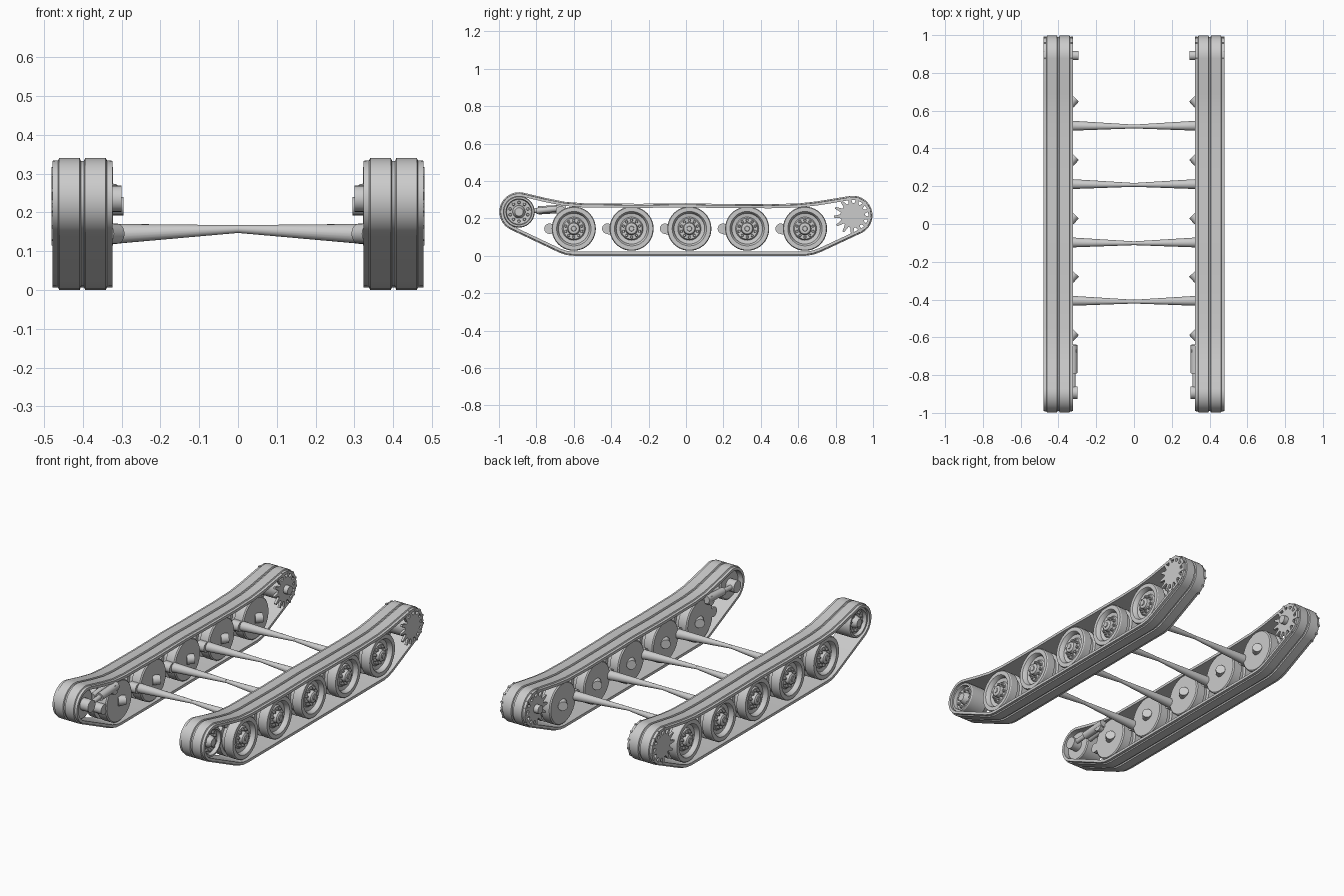
import bpy
import bmesh
from math import sin, cos, pi, radians
from mathutils import Vector

cube = bpy.data.objects.get("Cube")
if cube:
    bpy.data.objects.remove(cube)

# One grey for everything
grey = bpy.data.materials.new("plain grey")
GREY = (0.6, 0.6, 0.6, 1)
grey.use_nodes = True
grey.diffuse_color = GREY
grey.node_tree.nodes["Principled BSDF"].inputs["Base Color"].default_value = GREY

MID = 0.401      # x of the middle of a track
parts = []


def finish(name, bm):
    """Turn a bmesh of the left side into an object mirrored to the right."""
    bmesh.ops.remove_doubles(bm, verts=bm.verts, dist=0.00005)
    bmesh.ops.recalc_face_normals(bm, faces=bm.faces)
    mesh = bpy.data.meshes.new(name)
    bm.to_mesh(mesh)
    bm.free()
    obj = bpy.data.objects.new(name, mesh)
    bpy.context.collection.objects.link(obj)
    mesh.materials.append(grey)
    obj.modifiers.new("both sides", 'MIRROR').use_mirror_merge = False
    parts.append(obj)


def loft(bm, rings, closed=False):
    """Skin a series of closed rings; cap the ends unless the series loops."""
    rows = [[bm.verts.new(p) for p in ring] for ring in rings]
    n = len(rows[0])
    pairs = list(zip(rows, rows[1:])) + ([(rows[-1], rows[0])] if closed else [])
    for a, b in pairs:
        for i in range(n):
            j = (i + 1) % n
            bm.faces.new((a[i], a[j], b[j], b[i]))
    if not closed:
        bm.faces.new(rows[0])
        bm.faces.new(rows[-1])


def lathe(bm, y, z, profile, n=32):
    """Turn (offset, radius) points about an axle along x."""
    loft(bm, [[(MID + u, y + r * cos(2 * pi * i / n), z + r * sin(2 * pi * i / n))
               for i in range(n)] for u, r in profile])


def rod(bm, a, b, ra, rb, n=16):
    """Tapered cylinder between two points."""
    a, b = Vector(a), Vector(b)
    turn = (b - a).to_track_quat('Z', 'Y')
    circle = [turn @ Vector((cos(2 * pi * i / n), sin(2 * pi * i / n), 0)) for i in range(n)]
    loft(bm, [[a + c * ra for c in circle], [b + c * rb for c in circle]])


def bolts(bm, y, z, radius, u, count, size, length):
    for i in range(count):
        t = 2 * pi * (i + 0.5) / count
        py, pz = y + radius * cos(t), z + radius * sin(t)
        rod(bm, (MID + u, py, pz), (MID + u + length, py, pz), size, size * 0.75, 8)


def arc(y, z, r, start, end, n=18):
    angles = [radians(start + (end - start) * i / n) for i in range(n + 1)]
    return [(y + r * cos(t), z + r * sin(t)) for t in angles]


IDLER = (-0.893, 0.235)
SPROCKET = (0.892, 0.216)
AXLES = [-0.60 + 0.309 * i for i in range(5)]
AXLE_Z = 0.145

# Track band: grooved section swept round the wheels
path = (arc(*SPROCKET, 0.105, -63, 98)
        + [(0.7, 0.291), (0.6, 0.28), (0.45, 0.276), (0.15, 0.278), (0, 0.281),
           (-0.25, 0.278), (-0.55, 0.281), (-0.65, 0.289), (-0.75, 0.309)]
        + arc(*IDLER, 0.105, 78, 244)
        + [(-0.68, 0.018), (-0.64, 0.004), (-0.6, 0), (0.64, 0), (0.68, 0.006), (0.72, 0.02)])
half = [(0.004, -0.007), (0.007, 0), (0.06, 0), (0.063, -0.006), (0.077, -0.007), (0.077, -0.022)]
section = half + [(-u, d) for u, d in reversed(half)]
rings = []
for i, p in enumerate(path):
    p = Vector(p)
    before = (p - Vector(path[i - 1])).normalized()
    after = (Vector(path[(i + 1) % len(path)]) - p).normalized()
    along = (before + after).normalized()
    out = Vector((along.y, -along.x))
    rings.append([(MID + u, *(p + out * d)) for u, d in section])
bm = bmesh.new()
loft(bm, rings, closed=True)
finish("track_band", bm)

# Road wheels: paired dished discs with hub, cap and bolts
wheel = [(-0.07, 0), (-0.07, 0.112), (-0.064, 0.118), (-0.014, 0.118), (-0.012, 0.1),
         (0.012, 0.1), (0.014, 0.118), (0.06, 0.118), (0.066, 0.114), (0.066, 0.092),
         (0.062, 0.088), (0.04, 0.082), (0.036, 0.062), (0.046, 0.056), (0.046, 0.034),
         (0.066, 0.03), (0.07, 0.024), (0.07, 0.014), (0.074, 0.012), (0.074, 0)]
bm = bmesh.new()
for y in AXLES:
    lathe(bm, y, AXLE_Z, wheel, 40)
    bolts(bm, y, AXLE_Z, 0.045, 0.044, 10, 0.008, 0.014)
finish("road_wheels", bm)

# Axle stubs and swing arms behind the wheels
bm = bmesh.new()
for y in AXLES:
    rod(bm, (0.34, y, AXLE_Z), (0.311, y + 0.03, AXLE_Z), 0.028, 0.026)
    pivot = y - 0.13
    rod(bm, (0.335, pivot, AXLE_Z), (0.385, pivot, AXLE_Z), 0.028, 0.028)
    rod(bm, (0.36, pivot, AXLE_Z), (0.36, y, AXLE_Z), 0.018, 0.018)
finish("swing_arms", bm)

# Torsion bars tapering to the centre line
bm = bmesh.new()
for y in AXLES[1:]:
    rod(bm, (0.385, y - 0.115, 0.142), (0, y - 0.12, 0.157), 0.029, 0.01, 20)
finish("torsion_bars", bm)

# Front idler wheel
idler = [(-0.05, 0), (-0.05, 0.078), (-0.045, 0.084), (0.06, 0.084), (0.066, 0.08),
         (0.066, 0.07), (0.045, 0.066), (0.04, 0.034), (0.06, 0.028), (0.07, 0.022),
         (0.07, 0)]
bm = bmesh.new()
lathe(bm, *IDLER, idler, 40)
bolts(bm, *IDLER, 0.05, 0.04, 10, 0.009, 0.014)
finish("idler_wheel", bm)

# Idler crank and track tensioner on the inner side
bm = bmesh.new()
iy, iz = IDLER
rod(bm, (0.355, iy, iz), (0.3, iy, iz), 0.034, 0.034, 20)
rod(bm, (0.322, iy, iz), (0.322, -0.76, 0.245), 0.013, 0.013)
rod(bm, (0.322, -0.79, 0.243), (0.322, -0.64, 0.252), 0.022, 0.022)
rod(bm, (0.36, -0.8, 0.24), (0.36, -0.69, 0.252), 0.016, 0.016)
rod(bm, (0.4, -0.67, 0.24), (0.305, -0.67, 0.24), 0.026, 0.026)
finish("track_tensioner", bm)

# Rear sprocket: drum, two toothed rings and drive shaft
drum = [(-0.072, 0), (-0.072, 0.062), (0.074, 0.062), (0.074, 0.052), (0.05, 0.05),
        (0.05, 0.028), (0.064, 0.024), (0.064, 0)]
bm = bmesh.new()
sy, sz = SPROCKET
lathe(bm, sy, sz, drum)
bolts(bm, sy, sz, 0.04, 0.05, 10, 0.007, 0.012)
rod(bm, (0.335, sy, sz), (0.295, sy, sz), 0.024, 0.024)
TEETH = 13
outline = []
for i in range(TEETH):
    for step, r in ((0, 0.066), (0.3, 0.066), (0.55, 0.102), (0.75, 0.102)):
        t = 2 * pi * (i + step) / TEETH
        outline.append((sy + r * cos(t), sz + r * sin(t)))
for side in (-1, 1):
    loft(bm, [[(MID + side * u, y, z) for y, z in outline] for u in (0.066, 0.079)])
finish("drive_sprocket", bm)

# Smooth round surfaces, keep edges sharp
bpy.ops.object.select_all(action='DESELECT')
for obj in parts:
    obj.select_set(True)
bpy.context.view_layer.objects.active = parts[0]
bpy.ops.object.shade_smooth_by_angle(angle=radians(30))
